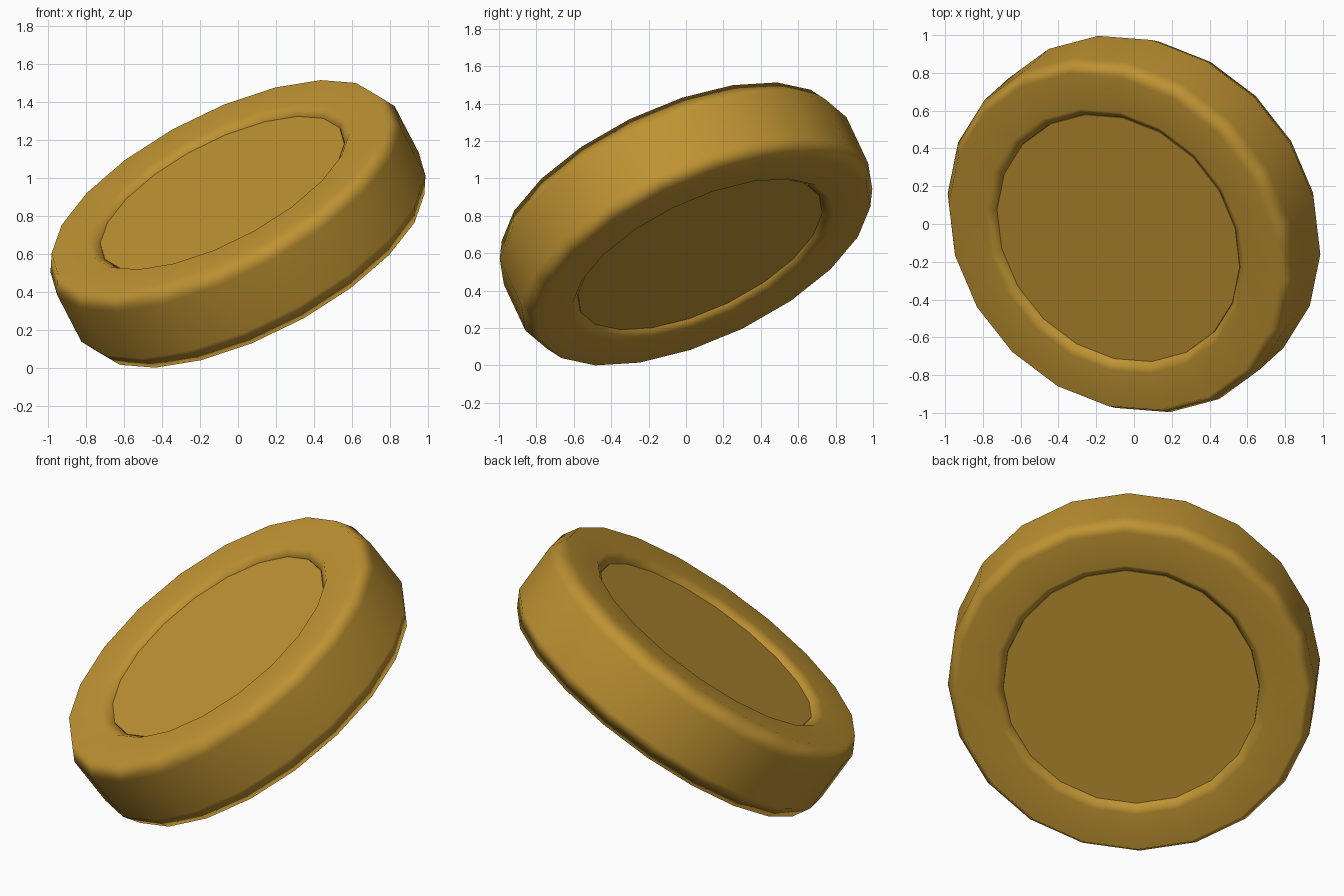
import bpy, bmesh, math
from mathutils import Vector, Matrix

if "Cube" in bpy.data.objects:
    bpy.data.objects.remove(bpy.data.objects["Cube"])

SIDES = 20
brass = bpy.data.materials.new("golden_brown")
brass.diffuse_color = (0.52, 0.29, 0.032, 1)
brass.use_nodes = True
brass.node_tree.nodes["Principled BSDF"].inputs["Base Color"].default_value = brass.diffuse_color

# Tilted frame: disc axis, and the in-plane direction of the first corner
axis = Vector((-0.425, -0.385, 0.819)).normalized()
u = Vector((-0.923, 0.217, -0.375))
u = (u - axis * u.dot(axis)).normalized()
v = axis.cross(u)
frame = Matrix((u, v, axis)).transposed().to_4x4()
frame.translation = (0, 0, 0.757)


def finish(name, bm, smooth):
    bmesh.ops.recalc_face_normals(bm, faces=bm.faces)
    bm.transform(frame)
    me = bpy.data.meshes.new(name)
    bm.to_mesh(me)
    bm.free()
    me.materials.append(brass)
    for p in me.polygons:
        p.use_smooth = smooth
    ob = bpy.data.objects.new(name, me)
    bpy.context.collection.objects.link(ob)
    return ob


# Flattened rim: half profile (radius, height) mirrored and spun round the axis
half = [(1.02, 0.15), (0.967, 0.248), (0.76, 0.238), (0.712, 0.195), (0.70, 0.12)]
profile = half + [(r, -z) for r, z in reversed(half)]
bm = bmesh.new()
rings = []
for i in range(SIDES):
    a = 2 * math.pi * i / SIDES
    rings.append([bm.verts.new((r * math.cos(a), r * math.sin(a), z)) for r, z in profile])
n = len(profile)
for i in range(SIDES):
    p, q = rings[i], rings[(i + 1) % SIDES]
    for j in range(n):
        k = (j + 1) % n
        bm.faces.new((p[j], q[j], q[k], p[k]))
rim = finish("rounded_rim", bm, True)
# Keeps the outer wall shaded flat across its height
rim.modifiers.new("wall_shading", 'WEIGHTED_NORMAL').weight = 60

# Flat centre disc, slightly sunk below the rim on both sides
bm = bmesh.new()
bmesh.ops.create_cone(bm, cap_ends=True, segments=SIDES, radius1=0.71, radius2=0.71, depth=0.39)
top = max((w.co for w in bm.verts), key=lambda c: c.x)
bmesh.ops.rotate(bm, verts=bm.verts, matrix=Matrix.Rotation(-math.atan2(top.y, top.x), 3, 'Z'))
finish("centre_disc", bm, False)
